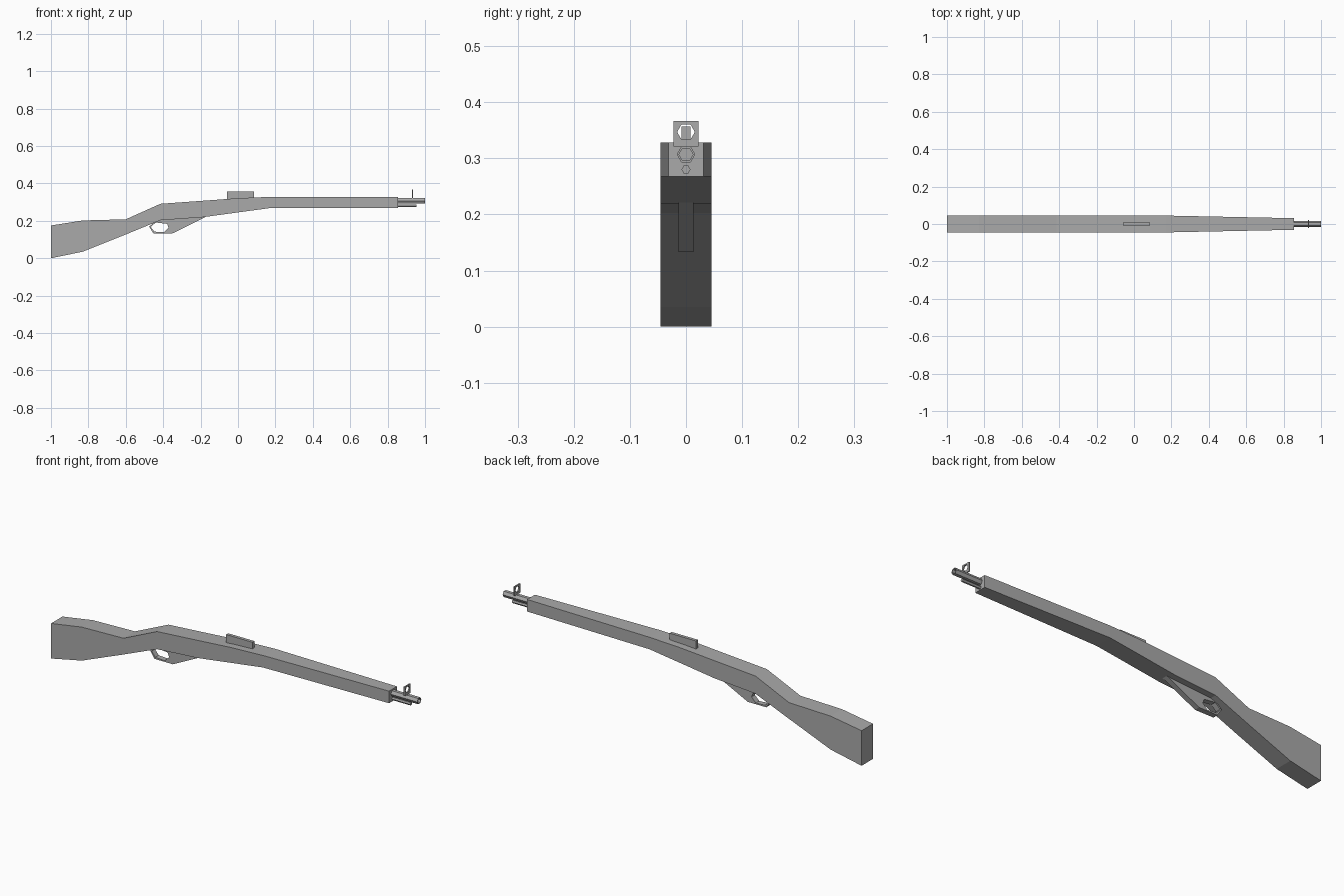
import bpy, bmesh
from math import pi, cos, sin

cube = bpy.data.objects.get("Cube")
if cube:
    bpy.data.objects.remove(cube, do_unlink=True)

grey = bpy.data.materials.new("plain grey")
grey.use_nodes = True
COLOUR = (0.4, 0.4, 0.4, 1)
grey.diffuse_color = COLOUR
grey.node_tree.nodes["Principled BSDF"].inputs["Base Color"].default_value = COLOUR

SIDE = (pi / 2, 0, 0)        # outline drawn in x, z
END = (pi / 2, 0, pi / 2)    # outline drawn in y, z


def hexagon(u, v, ru, rv=None):
    rv = rv or ru
    return [(u + ru * cos(i * pi / 3), v + rv * sin(i * pi / 3)) for i in range(6)]


def plate(name, outlines, thickness, rotation, x=0):
    """Extrude an outline, with any inner outlines left as holes."""
    curve = bpy.data.curves.new(name, "CURVE")
    curve.dimensions = "2D"
    curve.fill_mode = "BOTH"
    curve.extrude = thickness / 2
    for outline in outlines:
        spline = curve.splines.new("POLY")
        spline.points.add(len(outline) - 1)
        for point, (u, v) in zip(spline.points, outline):
            point.co = (u, v, 0, 1)
        spline.use_cyclic_u = True
    temp = bpy.data.objects.new(name, curve)
    bpy.context.collection.objects.link(temp)
    bpy.context.view_layer.update()
    mesh = bpy.data.meshes.new_from_object(
        temp.evaluated_get(bpy.context.evaluated_depsgraph_get()))
    bpy.data.objects.remove(temp, do_unlink=True)
    mesh.materials.clear()
    mesh.materials.append(grey)
    for poly in mesh.polygons:
        poly.use_smooth = False
    obj = bpy.data.objects.new(name, mesh)
    obj.rotation_euler = rotation
    obj.location.x = x
    bpy.context.collection.objects.link(obj)
    return obj


def box(u0, u1, v0, v1):
    return [(u0, v0), (u1, v0), (u1, v1), (u0, v1)]


# Stock: rectangular sections given as x, bottom, top, half width
sections = [
    (-1, 0, 0.175, 0.045),
    (-0.83, 0.035, 0.202, 0.045),
    (-0.6, 0.127, 0.208, 0.045),
    (-0.415, 0.203, 0.291, 0.045),
    (-0.19, 0.219, 0.307, 0.045),
    (0, 0.245, 0.321, 0.045),
    (0.17, 0.268, 0.328, 0.045),
    (0.855, 0.268, 0.328, 0.031),
]
bm = bmesh.new()
rings = [[bm.verts.new((x, y, z)) for y, z in box(-w, w, low, high)]
         for x, low, high, w in sections]
for a, b in zip(rings, rings[1:]):
    for i in range(4):
        j = (i + 1) % 4
        bm.faces.new((a[i], a[j], b[j], b[i]))
bm.faces.new(rings[0])
bm.faces.new(rings[-1])
bmesh.ops.recalc_face_normals(bm, faces=bm.faces)
stock_mesh = bpy.data.meshes.new("stock")
bm.to_mesh(stock_mesh)
bm.free()
stock_mesh.materials.append(grey)
bpy.context.collection.objects.link(bpy.data.objects.new("stock", stock_mesh))

# Barrel with open bore, and the thin rod beneath it
plate("barrel", [hexagon(0, 0.307, 0.0165), hexagon(0, 0.307, 0.0125)], 0.15, END, 0.925)
plate("cleaning_rod", [hexagon(0, 0.28, 0.008)], 0.11, END, 0.9)

# Sights
plate("front_sight", [box(-0.0225, 0.0225, 0.321, 0.367),
                      hexagon(0, 0.347, 0.0158)], 0.006, END, 0.933)
plate("rear_sight", [box(-0.06, 0.085, 0.31, 0.357)], 0.016, SIDE)

# Trigger guard with a finger opening
guard = [(-0.475, 0.168), (-0.452, 0.133), (-0.35, 0.133), (-0.17, 0.222),
         (-0.38, 0.212), (-0.442, 0.2)]
opening = [(-0.467, 0.167), (-0.447, 0.142), (-0.395, 0.139), (-0.371, 0.163),
           (-0.379, 0.184), (-0.44, 0.191)]
plate("trigger_guard", [guard, opening], 0.027, SIDE)
